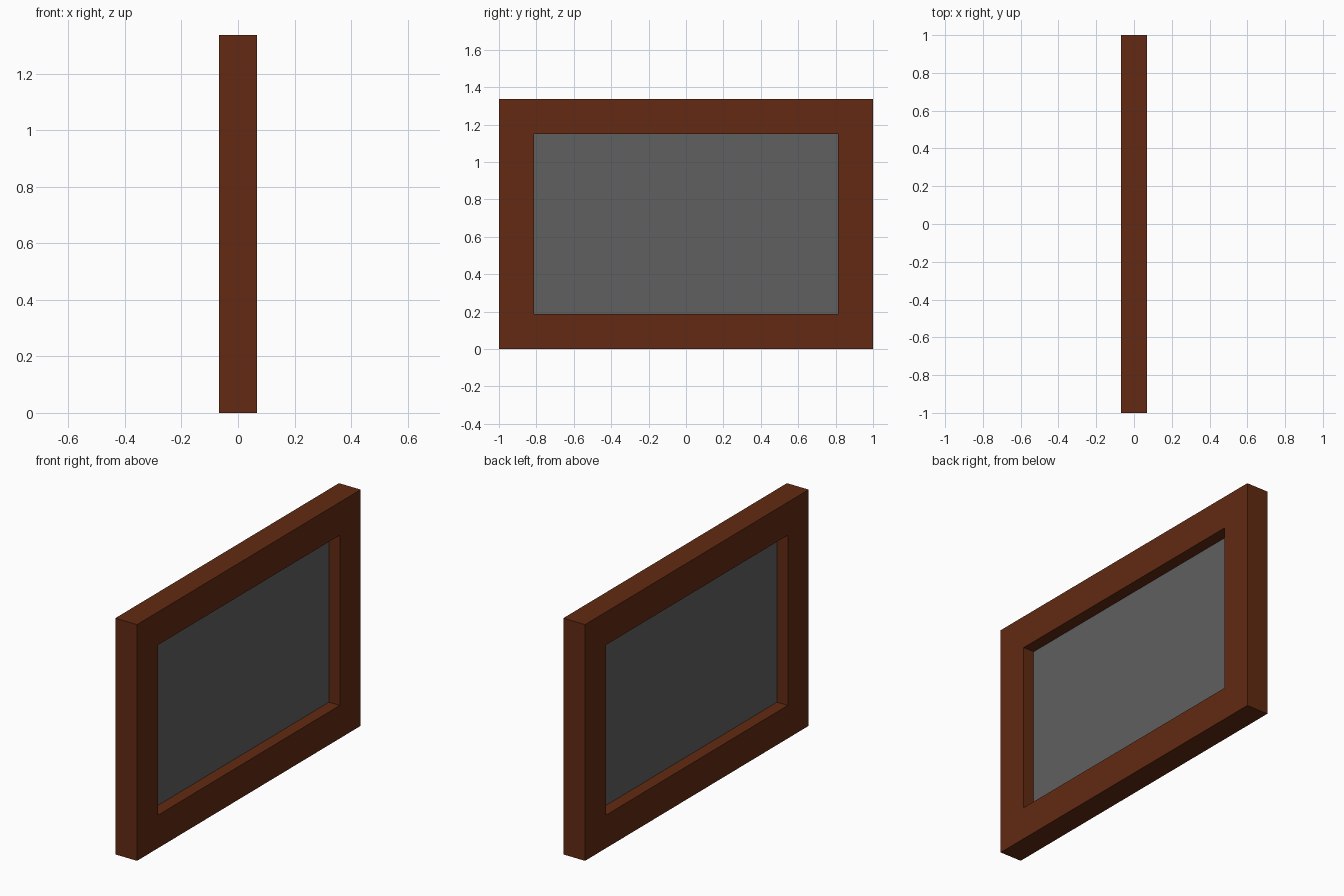
import bpy, bmesh

if "Cube" in bpy.data.objects:
    bpy.data.objects.remove(bpy.data.objects["Cube"])

WIDTH, HEIGHT, DEPTH, BORDER = 2.0, 1.337, 0.136, 0.187


def material(name, colour):
    mat = bpy.data.materials.new(name)
    mat.diffuse_color = (*colour, 1.0)
    mat.use_nodes = True
    mat.node_tree.nodes["Principled BSDF"].inputs["Base Color"].default_value = mat.diffuse_color
    return mat


def rectangle(bm, inset, x):
    """Corner vertices of a rectangle facing x, inset from the outer edge."""
    y = WIDTH / 2 - inset
    corners = [(-y, inset), (y, inset), (y, HEIGHT - inset), (-y, HEIGHT - inset)]
    return [bm.verts.new((x, cy, cz)) for cy, cz in corners]


def add_object(name, bm, mat):
    mesh = bpy.data.meshes.new(name)
    bm.to_mesh(mesh)
    bm.free()
    mesh.materials.append(mat)
    obj = bpy.data.objects.new(name, mesh)
    bpy.context.collection.objects.link(obj)
    return obj


# Wooden frame: four loops joined around a rectangular opening
bm = bmesh.new()
h = DEPTH / 2
loops = [rectangle(bm, inset, x)
         for inset, x in ((0, h), (BORDER, h), (BORDER, -h), (0, -h))]
for i in range(4):
    a, b = loops[i], loops[(i + 1) % 4]
    for j in range(4):
        k = (j + 1) % 4
        bm.faces.new((a[j], a[k], b[k], b[j]))
bmesh.ops.recalc_face_normals(bm, faces=bm.faces)
add_object("window_frame", bm, material("brown_wood", (0.122, 0.023, 0.006)))

# Thin pane set halfway through the frame
bm = bmesh.new()
bm.faces.new(rectangle(bm, BORDER, 0))
add_object("pane", bm, material("dark_grey", (0.117, 0.117, 0.117)))
